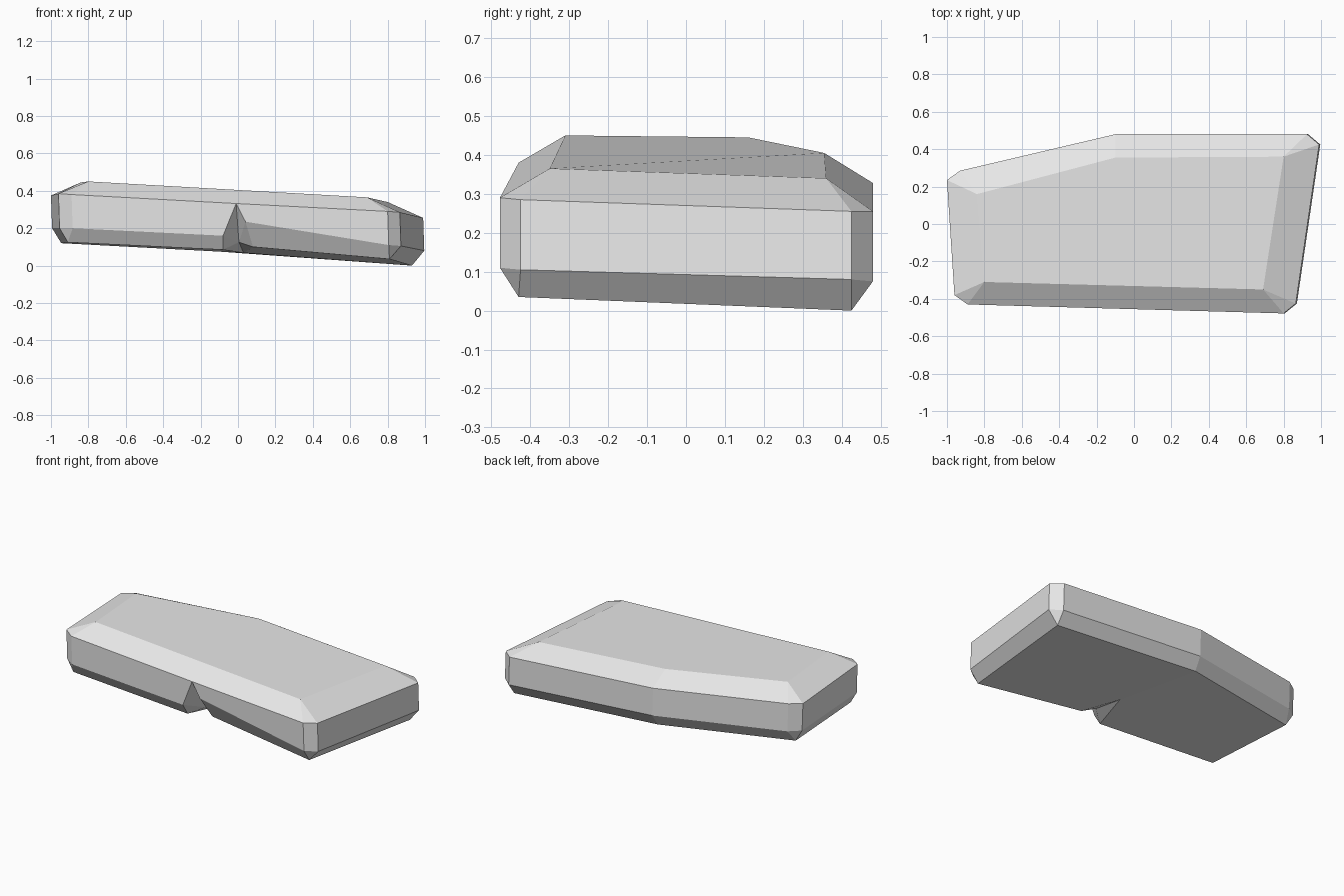
import bpy
import bmesh

if "Cube" in bpy.data.objects:
    bpy.data.objects.remove(bpy.data.objects["Cube"])

# Plain grey stone
stone = bpy.data.materials.new("grey_stone")
stone.diffuse_color = (0.8, 0.8, 0.8, 1.0)
stone.use_nodes = True
stone.node_tree.nodes["Principled BSDF"].inputs["Base Color"].default_value = stone.diffuse_color

bm = bmesh.new()


def v(x, y, z):
    return bm.verts.new((x, y, z))


# Each corner: top point, bottom point, then wall posts (x, y, upper z, lower z)
corners = [
    ((-0.80, -0.31, 0.45), (-0.91, -0.38, 0.125),
     [(-0.96, -0.38, 0.385, 0.20), (-0.89, -0.43, 0.38, 0.20)]),   # front left
    ((0.69, -0.35, 0.365), (0.81, -0.43, 0.035),
     [(0.80, -0.478, 0.29, 0.11), (0.865, -0.425, 0.285, 0.105)]),  # front right
    ((0.80, 0.36, 0.34), (0.93, 0.425, 0.0),
     [(0.99, 0.425, 0.255, 0.08), (0.925, 0.48, 0.255, 0.075)]),    # back right
    ((-0.10, 0.355, 0.405), (-0.10, 0.43, 0.075),
     [(-0.10, 0.48, 0.328, 0.15)]),                                 # back bend
    ((-0.84, 0.16, 0.445), (-0.945, 0.23, 0.12),
     [(-0.93, 0.285, 0.375, 0.195), (-1.0, 0.235, 0.375, 0.20)]),   # back left
]
top, bottom, upper, lower = [], [], [], []
for t, b, posts in corners:
    top.append(v(*t))
    bottom.append(v(*b))
    upper.append([v(x, y, zu) for x, y, zu, zl in posts])
    lower.append([v(x + 0.006, y, zl) for x, y, zu, zl in posts])

# Notch in the middle of the front edge
peak = v(-0.01, -0.455, 0.332)
left_wall, left_foot = v(-0.08, -0.448, 0.16), v(-0.08, -0.40, 0.085)
right_wall, right_foot = v(0.04, -0.448, 0.235), v(0.08, -0.375, 0.10)
valley, tip = v(0.005, -0.335, 0.125), v(0.03, -0.09, 0.068)

face = bm.faces.new
face(top)

# Corner facets
for t, b, u, l in zip(top, bottom, upper, lower):
    if len(u) == 2:
        face((t, u[0], u[1]))
        face((u[0], l[0], l[1], u[1]))
        face((b, l[1], l[0]))

# Bevels and walls between corners
for i in range(5):
    j = (i + 1) % 5
    u0, u1, l0, l1 = upper[i][-1], upper[j][0], lower[i][-1], lower[j][0]
    if i == 0:  # front side is split by the notch
        face((top[0], u0, peak, u1, top[1]))
        face((u0, l0, left_wall, peak))
        face((peak, right_wall, l1, u1))
        face((l0, bottom[0], left_foot, left_wall))
        face((right_wall, right_foot, bottom[1], l1))
    else:
        face((top[i], u0, u1, top[j]))
        face((u0, l0, l1, u1))
        face((l0, bottom[i], bottom[j], l1))

# Notch faces
face((peak, left_wall, valley))
face((peak, valley, right_wall))
face((left_wall, left_foot, valley))
face((right_wall, valley, right_foot))
face((left_foot, tip, valley))
face((right_foot, valley, tip))

# Underside halves
face((bottom[1], right_foot, tip, bottom[3], bottom[2]))
face((bottom[0], bottom[4], bottom[3], tip, left_foot))

bmesh.ops.recalc_face_normals(bm, faces=bm.faces[:])
mesh = bpy.data.meshes.new("rock_slab")
bm.to_mesh(mesh)
bm.free()
mesh.materials.append(stone)
slab = bpy.data.objects.new("rock_slab", mesh)
bpy.context.collection.objects.link(slab)
